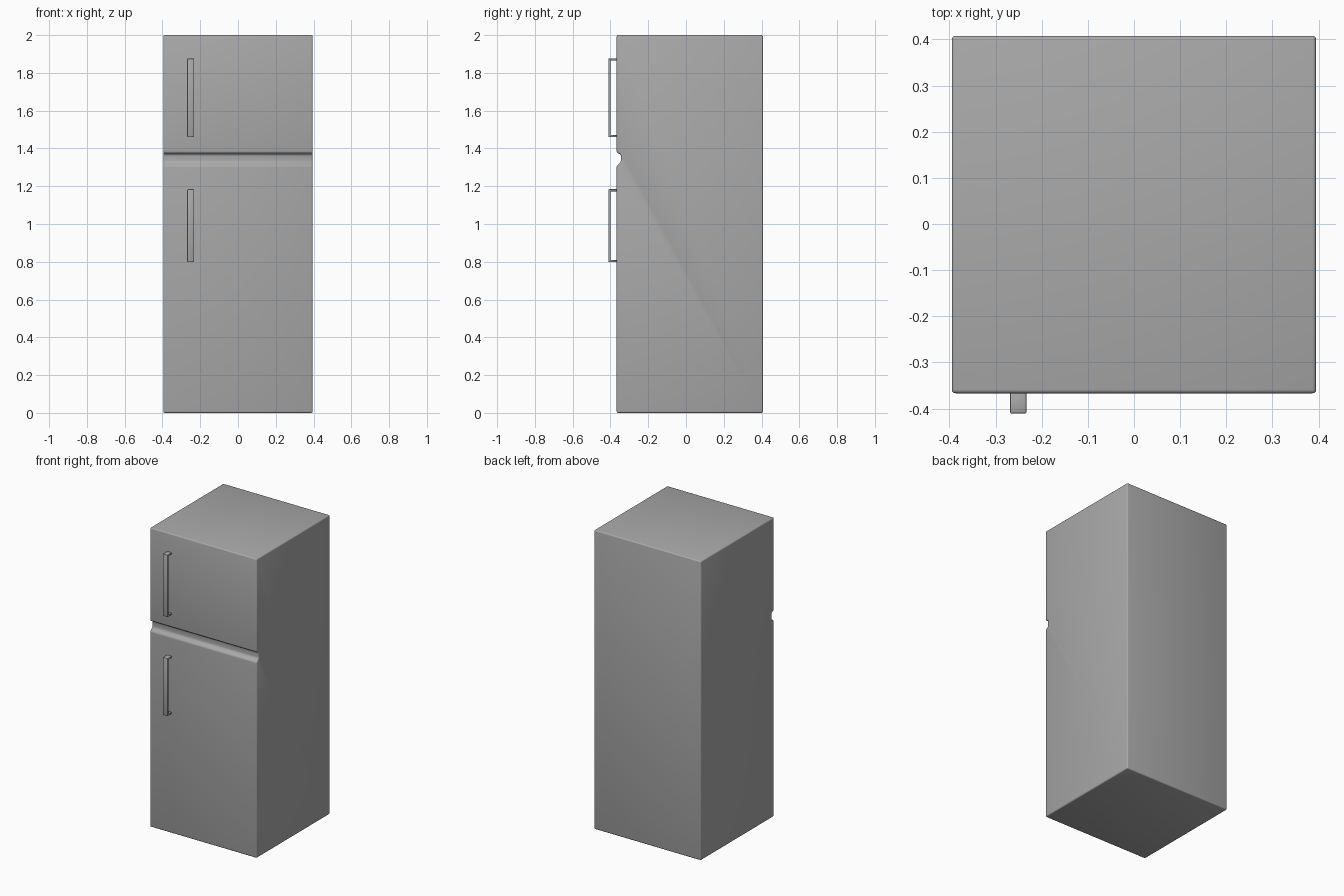
import bpy, bmesh, math
from mathutils import Vector

cube = bpy.data.objects.get("Cube")
if cube:
    bpy.data.objects.remove(cube, do_unlink=True)

grey = bpy.data.materials.new("light_grey")
grey.use_nodes = True
colour = (0.4, 0.4, 0.4, 1)
grey.diffuse_color = colour
grey.node_tree.nodes["Principled BSDF"].inputs["Base Color"].default_value = colour


def extrude_profile(name, points, x0, x1, bevel, segments):
    """Extrude a (y, z) outline along x and round its edges."""
    bm = bmesh.new()
    face = bm.faces.new([bm.verts.new((x0, y, z)) for y, z in points])
    moved = bmesh.ops.extrude_face_region(bm, geom=[face])["geom"]
    verts = [g for g in moved if isinstance(g, bmesh.types.BMVert)]
    bmesh.ops.translate(bm, verts=verts, vec=Vector((x1 - x0, 0, 0)))
    bmesh.ops.recalc_face_normals(bm, faces=bm.faces)
    mesh = bpy.data.meshes.new(name)
    bm.to_mesh(mesh)
    bm.free()
    obj = bpy.data.objects.new(name, mesh)
    bpy.context.collection.objects.link(obj)
    mesh.materials.append(grey)
    mod = obj.modifiers.new("rounded_edges", "BEVEL")
    mod.width, mod.segments = bevel, segments
    mod.limit_method, mod.angle_limit = "ANGLE", math.radians(40)
    bpy.ops.object.select_all(action="DESELECT")
    obj.select_set(True)
    bpy.context.view_layer.objects.active = obj
    bpy.ops.object.modifier_apply(modifier=mod.name)
    bpy.ops.object.shade_smooth_by_angle(angle=math.radians(40))
    return obj


# Cabinet with the recessed gap between the two doors
front, back, recess = -0.367, 0.408, -0.345
extrude_profile("cabinet", [
    (front, 0), (back, 0), (back, 2), (front, 2),
    (front, 1.378), (recess, 1.368), (recess, 1.328), (front, 1.308),
], -0.395, 0.395, 0.008, 3)


# Door handles: a flat grip on two short posts
def handle(name, z0, z1):
    t, grip, root = 0.011, -0.411, front + 0.004
    extrude_profile(name, [
        (root, z0), (root, z0 + t), (grip + t, z0 + t), (grip + t, z1 - t),
        (root, z1 - t), (root, z1), (grip, z1), (grip, z0),
    ], -0.269, -0.233, 0.004, 2)


handle("upper_door_handle", 1.46, 1.876)
handle("lower_door_handle", 0.798, 1.184)
